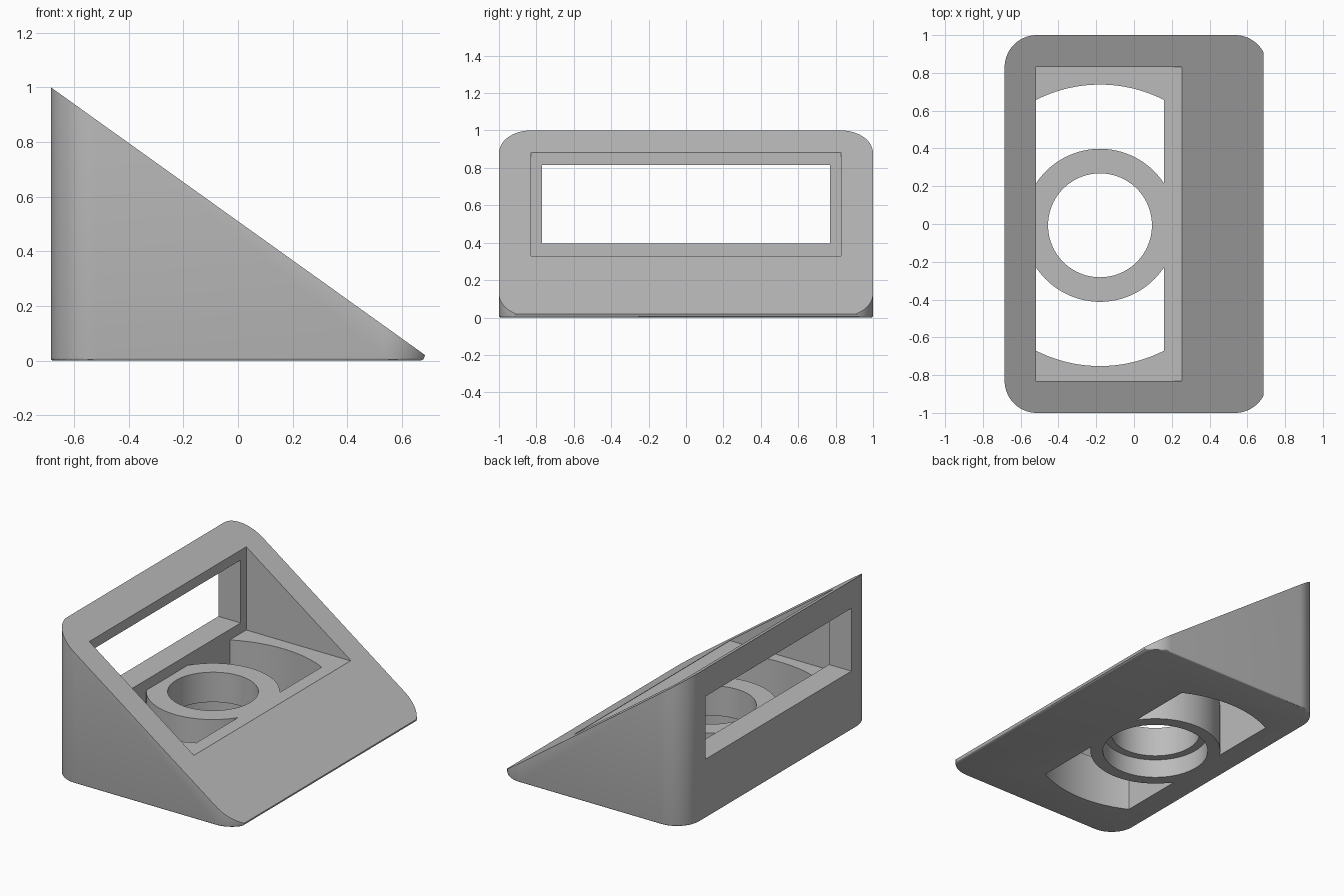
import bpy, bmesh
from math import sin, cos, pi, asin, radians
from mathutils import Vector

cube = bpy.data.objects.get("Cube")
if cube:
    bpy.data.objects.remove(cube, do_unlink=True)

grey = bpy.data.materials.new("light grey")
grey.use_nodes = True
colour = (0.5, 0.5, 0.5, 1)
grey.diffuse_color = colour
grey.node_tree.nodes["Principled BSDF"].inputs["Base Color"].default_value = colour


def prism(name, points, low, high, along="z", bottom_bevel=0):
    """Extrude a closed outline along z (points are x, y) or y (points are x, z)."""
    bm = bmesh.new()
    place = (lambda a, b: (a, b, low)) if along == "z" else (lambda a, b: (a, low, b))
    base = bm.faces.new([bm.verts.new(place(*p)) for p in points])
    ext = bmesh.ops.extrude_face_region(bm, geom=[base])
    shift = Vector((0, 0, high - low) if along == "z" else (0, high - low, 0))
    bmesh.ops.translate(bm, vec=shift, verts=[v for v in ext["geom"] if isinstance(v, bmesh.types.BMVert)])
    if bottom_bevel:
        bmesh.ops.bevel(bm, geom=list(base.edges), offset=bottom_bevel, segments=3,
                        profile=0.5, affect="EDGES")
    bmesh.ops.recalc_face_normals(bm, faces=bm.faces)
    mesh = bpy.data.meshes.new(name)
    bm.to_mesh(mesh)
    bm.free()
    mesh.materials.append(grey)
    obj = bpy.data.objects.new(name, mesh)
    bpy.context.collection.objects.link(obj)
    return obj


def arc(cx, cy, r, start, end, steps):
    return [(cx + r * cos(start + (end - start) * i / steps),
             cy + r * sin(start + (end - start) * i / steps)) for i in range(steps + 1)]


def rect(x0, x1, y0, y1):
    return [(x0, y0), (x1, y0), (x1, y1), (x0, y1)]


def circle(r):
    return arc(CX, CY, r, 0, 2 * pi, 96)[:-1]


def apply_boolean(target, tool, operation):
    mod = target.modifiers.new(tool.name, "BOOLEAN")
    mod.operation, mod.solver, mod.object = operation, "EXACT", tool
    bpy.context.view_layer.objects.active = target
    bpy.ops.object.modifier_apply(modifier=mod.name)
    bpy.data.objects.remove(tool, do_unlink=True)


CX, CY = -0.18, -0.007          # centre of the round seat
FLOOR = 0.325                   # height of the pocket floor
LEFT, RIGHT, R = -0.685, 0.705, 0.17

# Body: rounded plan trimmed by a sloping wedge
plan = []
for x, y, a in ((RIGHT - R, 1 - R, 0), (LEFT + R, 1 - R, pi / 2),
                (LEFT + R, R - 1, pi), (RIGHT - R, R - 1, 3 * pi / 2)):
    plan += arc(x, y, R, a, a + pi / 2, 16)
body = prism("wedge_housing", plan, 0, 1.2, bottom_bevel=0.01)
wedge = prism("wedge_trim", [(-0.9, -0.1), (0.66, -0.1), (0.668, 0), (0.679, 0.005),
                             (0.685, 0.02), (-0.9, 1.154)], -1.2, 1.2, "y")
apply_boolean(body, wedge, "INTERSECT")

# Open pocket and window through the back wall
apply_boolean(body, prism("pocket_cut", rect(-0.52, 0.255, -0.83, 0.83), FLOOR, 1.3), "DIFFERENCE")
apply_boolean(body, prism("window_cut", rect(-0.8, -0.45, 0.395, 0.815), -0.77, 0.77, "y"), "DIFFERENCE")

# Curved slots in the floor on both sides of the ring
half, outer, inner = 0.34, 0.745, 0.405
a_out, a_in = asin(half / outer), asin(half / inner)
for side in (1, -1):
    mid = side * pi / 2
    shape = arc(CX, CY, outer, mid - a_out, mid + a_out, 32) + \
        arc(CX, CY, inner, mid + a_in, mid - a_in, 40)
    apply_boolean(body, prism("slot_cut", shape, -0.1, FLOOR + 0.02), "DIFFERENCE")

# Stepped round hole
apply_boolean(body, prism("bore_cut", circle(0.275), -0.1, 0.4), "DIFFERENCE")
apply_boolean(body, prism("counterbore_cut", circle(0.327), -0.1, 0.125), "DIFFERENCE")

# Smooth curved walls, keep hard edges
bpy.ops.object.select_all(action="DESELECT")
body.select_set(True)
bpy.context.view_layer.objects.active = body
bpy.ops.object.shade_smooth_by_angle(angle=radians(30))
